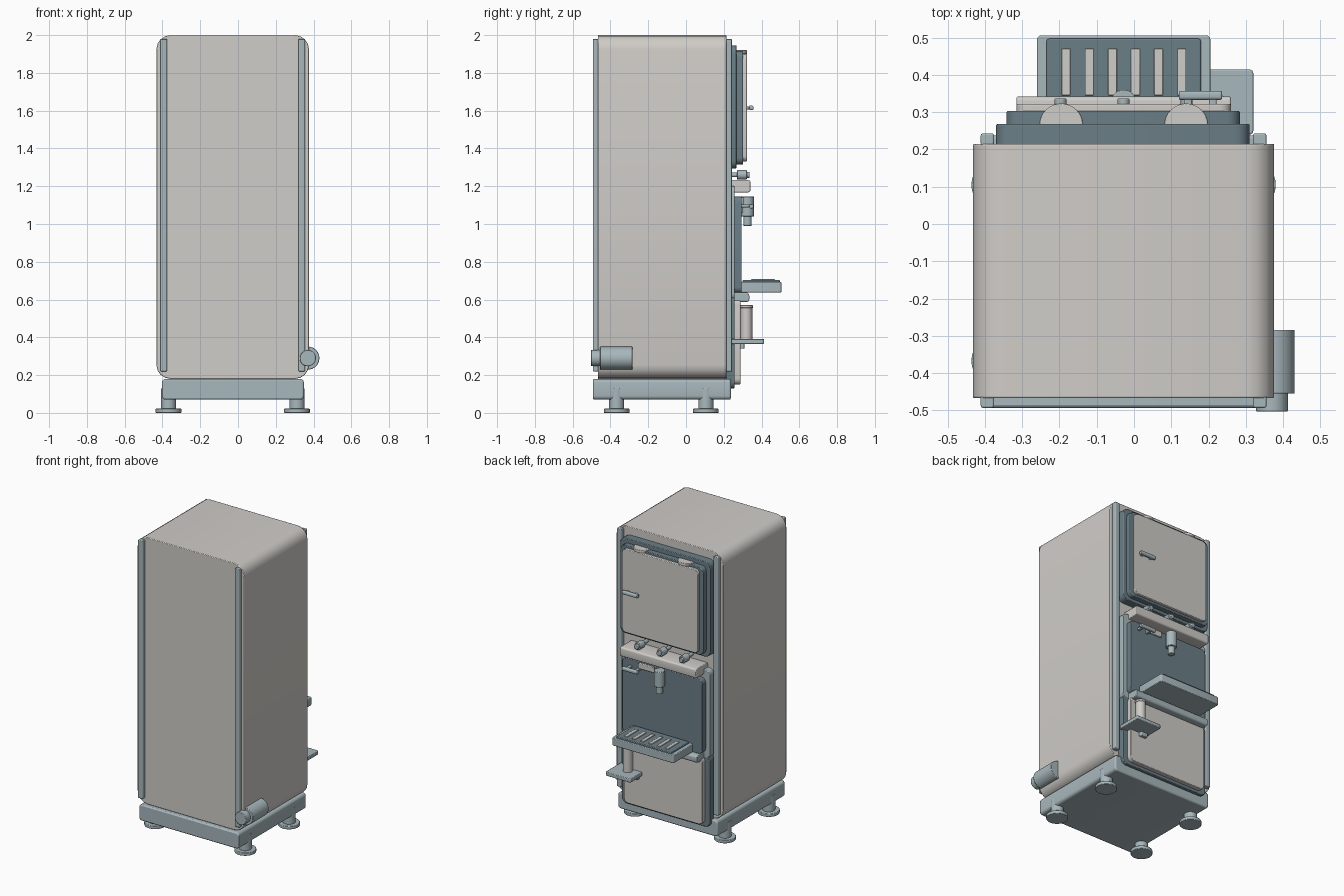
import bpy, bmesh, math
from mathutils import Matrix, Vector

cube = bpy.data.objects.get("Cube")
if cube:
    bpy.data.objects.remove(cube, do_unlink=True)


def material(name, color):
    m = bpy.data.materials.new(name)
    m.use_nodes = True
    rgba = (*color, 1)
    m.diffuse_color = rgba
    m.node_tree.nodes["Principled BSDF"].inputs["Base Color"].default_value = rgba
    return m


BEIGE = material("warm_grey_enamel", (0.63, 0.61, 0.58))
STEEL = material("light_blue_steel", (0.39, 0.475, 0.505))
SLATE = material("dark_slate", (0.148, 0.21, 0.242))
AXES = {"x": 0, "y": 1, "z": 2}


def finish(name, bm, mat, edge=0.0):
    mesh = bpy.data.meshes.new(name)
    bm.to_mesh(mesh)
    bm.free()
    mesh.materials.append(mat)
    ob = bpy.data.objects.new(name, mesh)
    bpy.context.collection.objects.link(ob)
    if edge:
        mod = ob.modifiers.new("soft_edges", "BEVEL")
        mod.width = edge
        mod.segments = 2
        mod.limit_method = "ANGLE"
        mod.angle_limit = math.radians(50)
    bpy.ops.object.select_all(action="DESELECT")
    ob.select_set(True)
    bpy.context.view_layer.objects.active = ob
    bpy.ops.object.shade_smooth_by_angle(angle=math.radians(35))
    return ob


def box(name, xs, ys, zs, mat, corner=0.0, axis="y", edge=0.004):
    """Box from ranges; corner rounds the edges that run along the axis."""
    bm = bmesh.new()
    bmesh.ops.create_cube(bm, size=1)
    for v in bm.verts:
        v.co = Vector([r[0] if c < 0 else r[1] for c, r in zip(v.co, (xs, ys, zs))])
    if corner:
        i = AXES[axis]
        along = [e for e in bm.edges
                 if abs(e.verts[0].co[i] - e.verts[1].co[i]) > 1e-5]
        bmesh.ops.bevel(bm, geom=along, offset=corner, segments=4,
                        profile=0.5, affect="EDGES")
    return finish(name, bm, mat, edge)


def turned(name, center, steps, mat, axis="z", edge=0.003):
    """Stacked cylinders (radius, start, end) along one axis."""
    bm = bmesh.new()
    turn = Matrix.Rotation(-math.pi / 2, 4, "X") if axis == "y" else Matrix()
    for radius, a, b in steps:
        place = Matrix.Translation(center) @ turn @ Matrix.Translation((0, 0, (a + b) / 2))
        bmesh.ops.create_cone(bm, cap_ends=True, segments=32, radius1=radius,
                              radius2=radius, depth=b - a, matrix=place)
    return finish(name, bm, mat, edge)


MID = -0.028  # centre line of the cabinet

# Cabinet and base
box("cabinet", (-0.432, 0.376), (-0.467, 0.215), (0.18, 2.0), BEIGE, 0.075)
box("base", (-0.403, 0.349), (-0.493, 0.237), (0.07, 0.18), STEEL, 0.02, edge=0.008)

# Corner strips and feet
for side, label in ((-1, "right"), (1, "left")):
    x = MID + side * 0.365
    for face, ys in (("front", (-0.493, -0.46)), ("back", (0.21, 0.243))):
        box(f"{face}_strip_{label}", (x - 0.018, x + 0.018), ys, (0.22, 1.98), STEEL, 0.006, "z")
    for y, end in ((-0.367, "front"), (0.105, "back")):
        turned(f"{end}_foot_{label}", (MID + side * 0.34, y, 0),
               [(0.068, 0, 0.022), (0.04, 0.02, 0.13)], STEEL)

# Upper door in stepped layers
box("upper_door_frame", (-0.37, 0.31), (0.21, 0.268), (1.295, 1.945), SLATE, 0.04)
box("upper_door_gasket", (-0.342, 0.284), (0.26, 0.303), (1.315, 1.915), SLATE, 0.035)
box("upper_door_panel", (-0.315, 0.26), (0.298, 0.322), (1.33, 1.9), BEIGE, 0.03)
for x, label in ((-0.195, "right"), (0.14, "left")):
    turned(f"door_cap_{label}", (x, 0.265, 1.9), [(0.058, 0, 0.02)], BEIGE)

# Matching pull handles on the door and in the alcove
for name, z in (("upper_door_handle", 1.615), ("alcove_handle", 1.095)):
    box(name, (0.12, 0.236), (0.333, 0.357), (z - 0.012, z + 0.012), STEEL, 0.008, "x")
    for x in (0.145, 0.211):
        box(name + "_post", (x - 0.01, x + 0.01), (0.285, 0.34), (z - 0.008, z + 0.008), STEEL)

# Control ledge with three knobs
box("control_ledge", (-0.315, 0.26), (0.21, 0.342), (1.168, 1.232), BEIGE, 0.012, "x")
for x in (-0.197, MID, 0.141):
    turned("control_knob", (x, 0, 1.26),
           [(0.012, 0.21, 0.275), (0.025, 0.27, 0.322), (0.016, 0.32, 0.337)], STEEL, "y")

# Dispensing alcove with spout
box("alcove_frame", (-0.36, 0.304), (0.21, 0.258), (0.6, 1.2), STEEL, 0.03)
box("alcove_panel", (-0.33, 0.275), (0.25, 0.295), (0.635, 1.145), SLATE, 0.03)
box("alcove_label", (0.03, 0.15), (0.29, 0.305), (1.1, 1.14), BEIGE, 0.008)
turned("spout", (MID, 0.326, 0), [(0.034, 1.04, 1.145), (0.022, 0.99, 1.045)], STEEL)
box("spout_mount", (MID - 0.02, MID + 0.02), (0.285, 0.326), (1.06, 1.135), STEEL)

# Drip tray with slotted grille
box("drip_tray", (-0.26, 0.205), (0.29, 0.506), (0.638, 0.692), STEEL, 0.012, "z")
box("tray_grille", (-0.235, 0.18), (0.3, 0.497), (0.688, 0.703), SLATE, 0.008, "z")
for i in range(6):
    x = -0.182 + i * 0.062
    box("grille_slat", (x - 0.012, x + 0.012), (0.345, 0.47), (0.7, 0.708), BEIGE, edge=0.002)
box("tray_bracket", (-0.315, 0.26), (0.21, 0.335), (0.587, 0.637), STEEL, 0.015, "x")

# Lower door
box("lower_door_frame", (-0.36, 0.304), (0.21, 0.258), (0.13, 0.62), SLATE, 0.035)
box("lower_door_panel", (-0.325, 0.268), (0.25, 0.288), (0.15, 0.605), BEIGE, 0.03)

# Cup shelf and cup
box("cup_shelf", (0.13, 0.32), (0.24, 0.414), (0.366, 0.392), STEEL, 0.01, "z")
box("shelf_bracket", (0.15, 0.2), (0.28, 0.31), (0.34, 0.37), STEEL)
turned("cup", (0.215, 0.32, 0), [(0.031, 0.388, 0.56), (0.034, 0.555, 0.57)], BEIGE)

# Side inlet
turned("side_inlet", (0.37, 0, 0.29),
       [(0.061, -0.455, -0.284), (0.043, -0.503, -0.45)], STEEL, "y")
